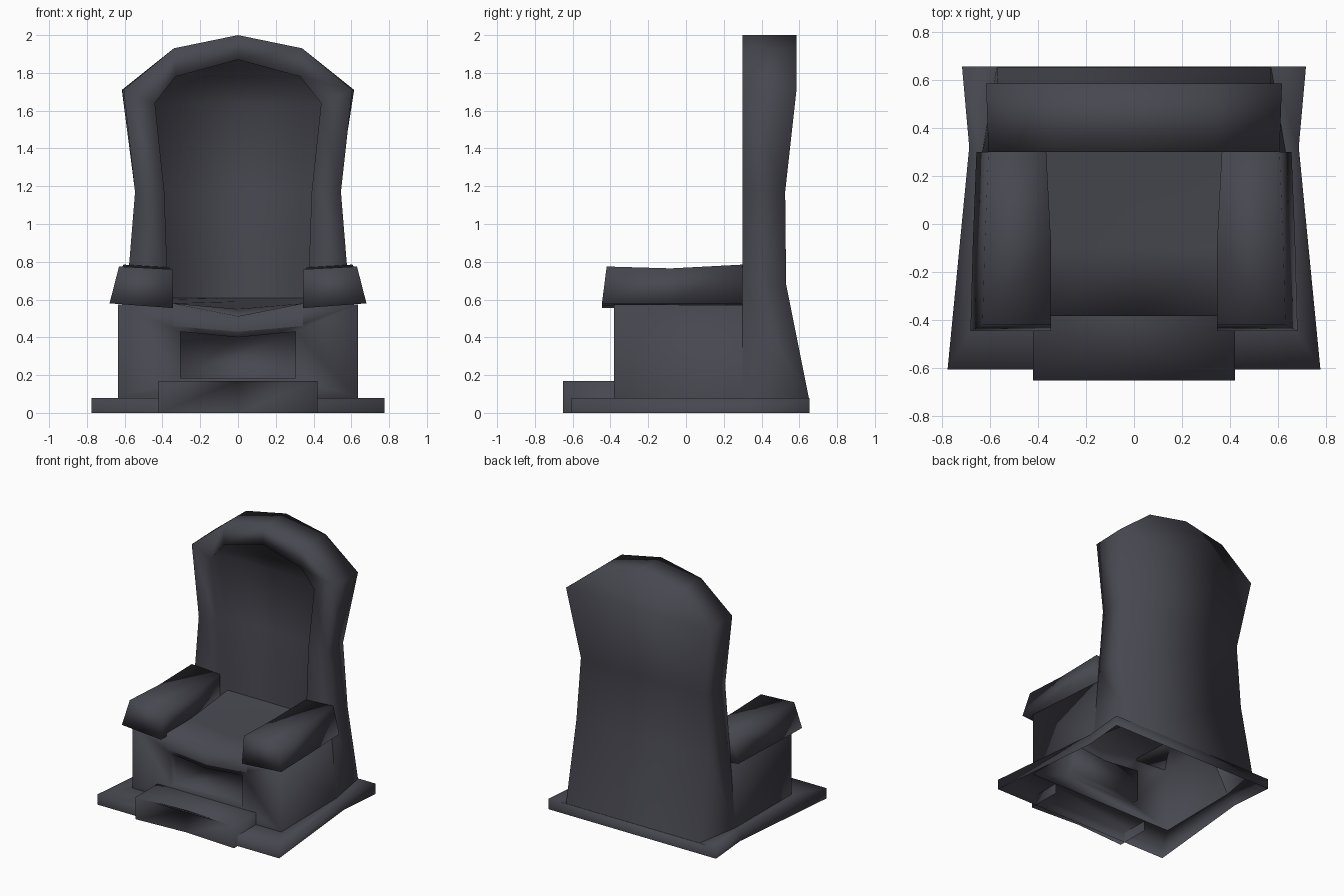
import bpy, bmesh

if "Cube" in bpy.data.objects:
    bpy.data.objects.remove(bpy.data.objects["Cube"])

mat = bpy.data.materials.new("dark slate")
mat.diffuse_color = (0.063, 0.063, 0.080, 1)
mat.use_nodes = True
mat.node_tree.nodes["Principled BSDF"].inputs["Base Color"].default_value = mat.diffuse_color


def loft(name, loops, closed=False, first=False, last=False, fix=True, open_below=False):
    """Bridge equal-length loops of points; optionally cap the ends."""
    bm = bmesh.new()
    rows = [[bm.verts.new(p) for p in loop] for loop in loops]
    n = len(rows[0])
    for a, b in zip(rows, rows[1:]):
        for i in range(n if closed else n - 1):
            j = (i + 1) % n
            bm.faces.new((a[i], a[j], b[j], b[i]))
    for want, r in ((first, rows[0]), (last, rows[-1])):
        if not want:
            continue
        if closed:
            bm.faces.new(r)
            continue
        # fill an arch with strips from side to side
        for i in range(n // 2):
            quad = [r[i], r[i + 1], r[n - 2 - i], r[n - 1 - i]]
            bm.faces.new(list(dict.fromkeys(quad)))
    if fix:
        bmesh.ops.recalc_face_normals(bm, faces=bm.faces)
    if open_below:
        low = [f for f in bm.faces if all(v.co.z < 0.085 for v in f.verts)]
        bmesh.ops.delete(bm, geom=low, context='FACES')
    me = bpy.data.meshes.new(name)
    bm.to_mesh(me)
    bm.free()
    me.materials.append(mat)
    for p in me.polygons:
        p.use_smooth = True
    ob = bpy.data.objects.new(name, me)
    bpy.context.collection.objects.link(ob)
    return ob


def arch(half):
    """Mirror a right half (ending on x = 0) into a full arch of points."""
    return half + [(-x, y, z) for x, y, z in reversed(half[:-1])]


def ring(half, z):
    """Mirror a right-hand plan outline into a closed ring at height z."""
    return [(x, y, z) for x, y in half] + [(-x, y, z) for x, y in reversed(half)]


# Plinth: open underneath, hollow below the chair
outline = [(0.775, -0.605), (0.685, 0.32), (0.715, 0.655)]
inner = [(0.635, -0.38), (0.63, 0.3), (0.57, 0.65)]
loft("plinth", [ring(outline, 0), ring(outline, 0.08), ring(inner, 0.08)], closed=True)

# Front step with a slightly hollowed front edge, open underneath and behind
plan = [(-0.42, -0.38), (-0.42, -0.65), (0, -0.625), (0.42, -0.65), (0.42, -0.38)]
loft("front_step", [[(x, y, 0) for x, y in plan], [(x, y, 0.17) for x, y in plan]], last=True)

# Seat body: side walls, front wall and recessed front panel
rear = [(0.63, 0.3, 0.08), (0.588, 0.3, 0.57), (0.345, 0.3, 0.54), (0, 0.3, 0.5)]
front = [(0.635, -0.38, 0.08), (0.635, -0.38, 0.575), (0.345, -0.38, 0.575), (0, -0.38, 0.51)]
recess = [(0.305, -0.38, 0.185), (0.305, -0.38, 0.43), (0.2, -0.38, 0.42), (0, -0.38, 0.40)]
panel = [(x, -0.32, z) for x, y, z in recess]
loft("seat_body", [arch(h) for h in (rear, front, recess, panel)],
     closed=True, last=True, open_below=True)

# Seat surface, dished in the middle and drooping over the front
rows = ((-0.382, 0.345, 0.46, 0.43), (-0.382, 0.345, 0.58, 0.512), (-0.1, 0.35, 0.58, 0.55),
        (0.3, 0.375, 0.6, 0.59), (0.41, 0.385, 0.61, 0.61))
loft("seat", [[(-x, y, s), (0, y, c), (x, y, s)] for y, x, s, c in rows], fix=False)

# Armrests
for side, label in ((-1, "left"), (1, "right")):
    sections = []
    for yb, yt, out, inn, top in ((-0.445, -0.42, 0.68, 0.345, 0.775),
                                  (-0.08, -0.08, 0.67, 0.345, 0.765),
                                  (0.3, 0.3, 0.655, 0.365, 0.785)):
        sections.append([(side * out, yb, 0.58), (side * (out - 0.05), yt, top),
                         (side * inn, yt, top - 0.015), (side * inn, yb, 0.555)])
    loft(label + "_armrest", sections, closed=True, first=True, last=True)

# Backrest: rear face, outer edge, front frame and recessed panel
rear_half = [(0.57, 0.65, 0.08), (0.565, 0.53, 0.68), (0.53, 0.525, 1.17),
             (0.615, 0.585, 1.71), (0.34, 0.585, 1.93), (0, 0.585, 2.0)]
edge_half = [(0.63, 0.3, 0.08), (0.585, 0.3, 0.68), (0.545, 0.3, 1.17),
             (0.605, 0.3, 1.71), (0.34, 0.3, 1.93), (0, 0.3, 2.0)]
open_half = [(0.365, 0.3, 0.55), (0.375, 0.3, 0.75), (0.39, 0.3, 1.17),
             (0.44, 0.3, 1.64), (0.33, 0.3, 1.78), (0, 0.3, 1.87)]
panel_half = [(x, 0.40, z) for x, y, z in open_half]
loft("backrest", [arch(h) for h in (rear_half, edge_half, open_half, panel_half)],
     first=True, last=True)
